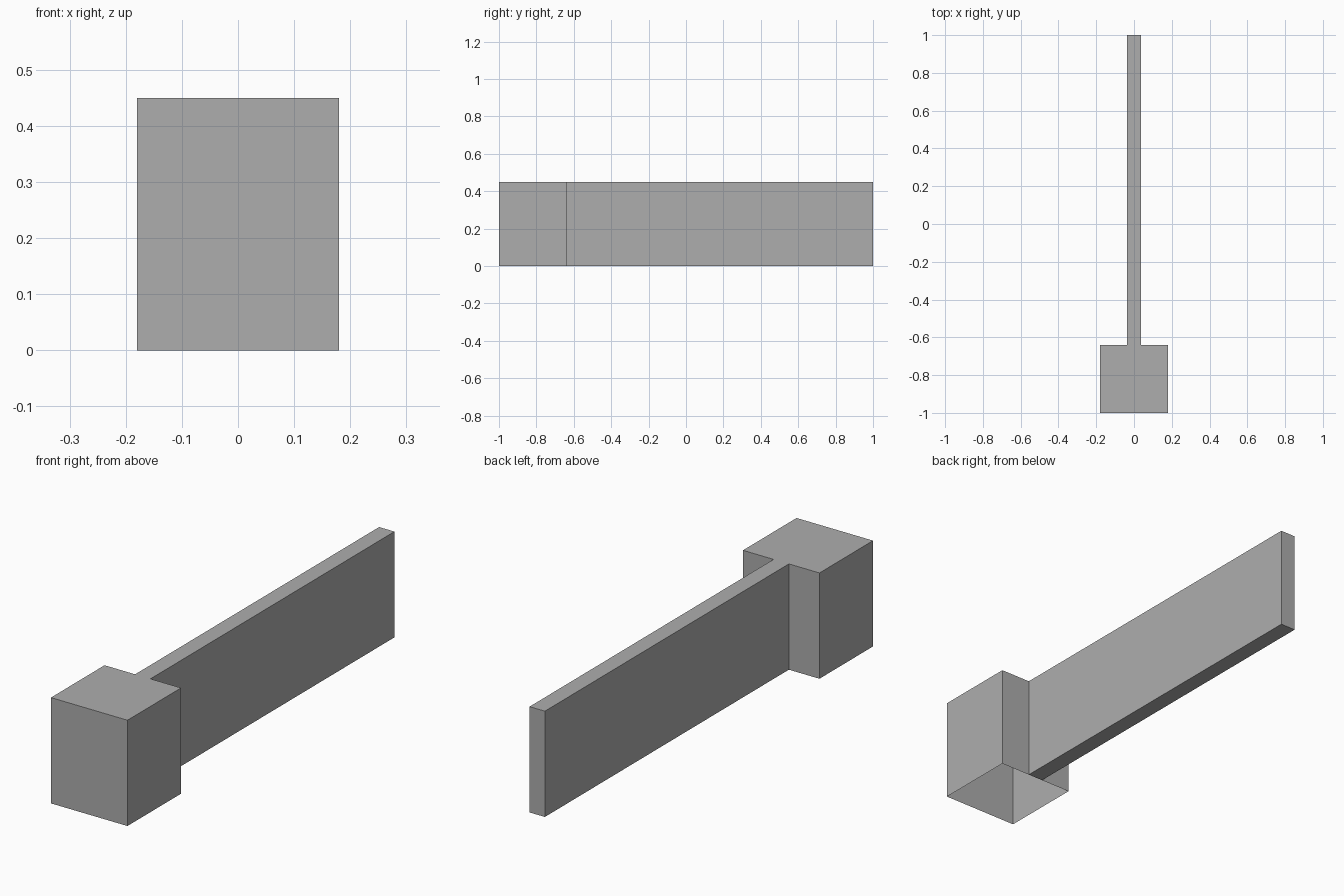
import bpy
import bmesh

if "Cube" in bpy.data.objects:
    bpy.data.objects.remove(bpy.data.objects["Cube"])

HEIGHT = 0.45
HEAD = 0.18      # half width of the square block
WALL = 0.036     # half thickness of the long wall
FRONT, JOINT, BACK = -1.0, -0.64, 1.0

grey = bpy.data.materials.new("plain grey")
grey.diffuse_color = (0.42, 0.42, 0.42, 1)
grey.use_nodes = True
grey.node_tree.nodes["Principled BSDF"].inputs["Base Color"].default_value = grey.diffuse_color

# T-shaped plan, right half mirrored to the left
right = [(HEAD, FRONT), (HEAD, JOINT), (WALL, JOINT), (WALL, BACK)]
outline = right + [(-x, y) for x, y in reversed(right)]

# Top face and side walls in one shell
bm = bmesh.new()
low = [bm.verts.new((x, y, 0)) for x, y in outline]
high = [bm.verts.new((x, y, HEIGHT)) for x, y in outline]
bm.faces.new(high)
n = len(outline)
for i in range(n):
    j = (i + 1) % n
    bm.faces.new((low[i], low[j], high[j], high[i]))

# Underside closes the long wall only; the block is open below
bm.faces.new((low[5], low[4], low[3], low[2]))

mesh = bpy.data.meshes.new("block_and_wall")
bm.to_mesh(mesh)
bm.free()
mesh.materials.append(grey)
obj = bpy.data.objects.new("block_and_wall", mesh)
bpy.context.collection.objects.link(obj)
